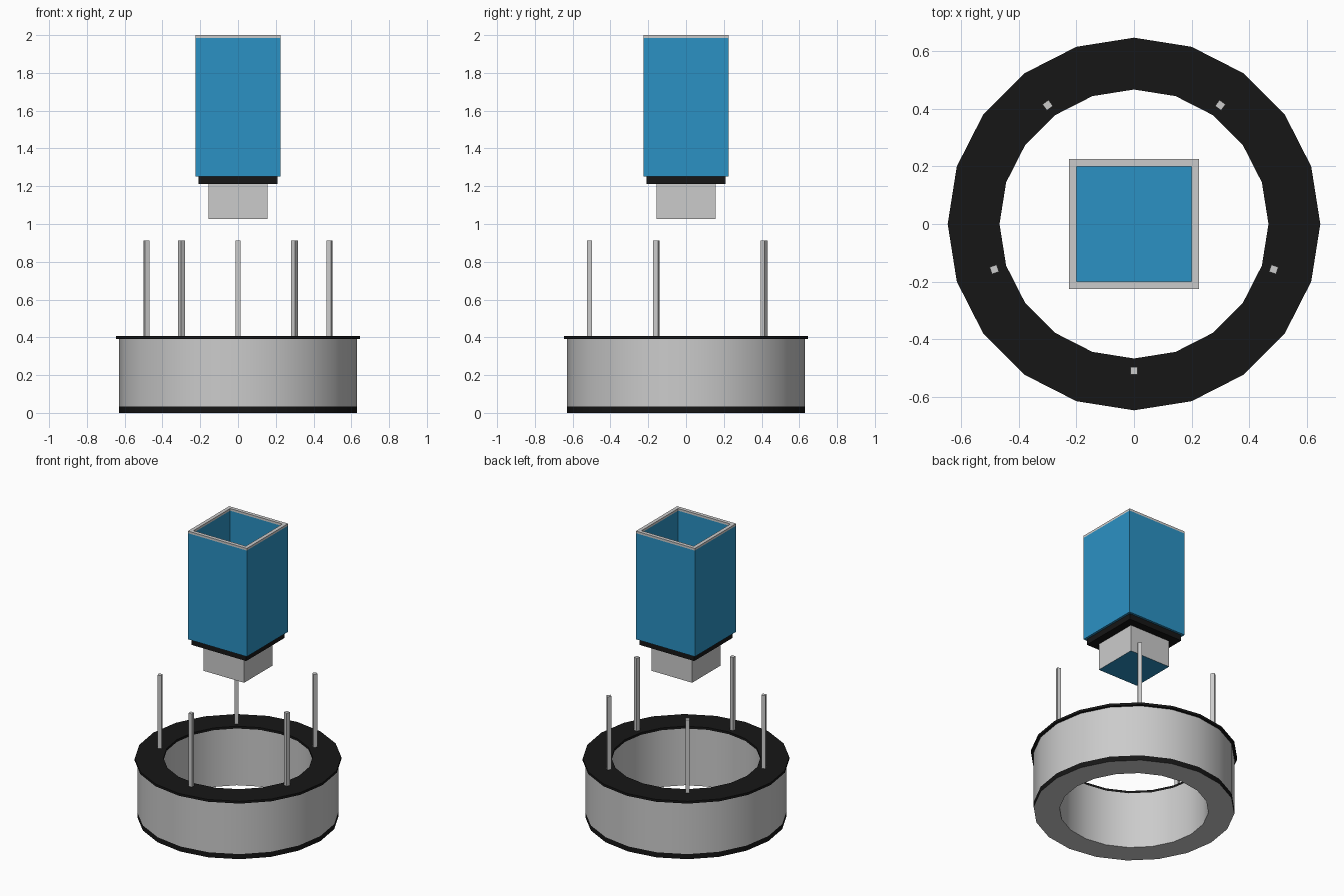
import bpy, bmesh, math

if "Cube" in bpy.data.objects:
    bpy.data.objects.remove(bpy.data.objects["Cube"])


def material(name, r, g, b):
    m = bpy.data.materials.new(name)
    m.diffuse_color = (r, g, b, 1)
    m.use_nodes = True
    m.node_tree.nodes["Principled BSDF"].inputs["Base Color"].default_value = m.diffuse_color
    return m


blue = material("blue", 0.024, 0.285, 0.55)
black = material("black", 0.008, 0.008, 0.008)
grey = material("mid_grey", 0.52, 0.52, 0.52)


def spin(name, profile, sides, mats, slots=None):
    """Revolve a closed (half width, z) profile; slots gives a material per profile edge.
    Four sides make a square part whose half width is the profile value."""
    square = sides == 4
    scale = math.sqrt(2) if square else 1
    start = math.pi / 4 if square else 0
    bm = bmesh.new()
    rings = []
    for i in range(sides):
        a = start + 2 * math.pi * i / sides
        rings.append([bm.verts.new((r * scale * math.cos(a), r * scale * math.sin(a), z))
                      for r, z in profile])
    n = len(profile)
    for i in range(sides):
        p, q = rings[i], rings[(i + 1) % sides]
        for j in range(n):
            k = (j + 1) % n
            if profile[j][0] == 0 and profile[k][0] == 0:
                continue
            f = bm.faces.new((p[j], q[j], q[k], p[k]))
            f.material_index = slots[j] if slots else 0
    bmesh.ops.remove_doubles(bm, verts=bm.verts[:], dist=1e-5)
    bmesh.ops.recalc_face_normals(bm, faces=bm.faces[:])
    me = bpy.data.meshes.new(name)
    bm.to_mesh(me)
    bm.free()
    for m in mats:
        me.materials.append(m)
    ob = bpy.data.objects.new(name, me)
    bpy.context.collection.objects.link(ob)
    if not square:
        bpy.ops.object.select_all(action='DESELECT')
        ob.select_set(True)
        bpy.context.view_layer.objects.active = ob
        bpy.ops.object.shade_smooth_by_angle(angle=math.radians(30))
    return ob


# Ring base with a black band round the foot, and its overhanging black cap
spin("ring_base", [(0.467, 0), (0.63, 0), (0.63, 0.035), (0.63, 0.392), (0.467, 0.392)],
     20, [grey, black], [0, 1, 0, 0, 0])
spin("ring_cap", [(0.467, 0.392), (0.647, 0.392), (0.647, 0.408), (0.467, 0.408)], 20, [black])

# Five square rods standing on the ring
for i in range(5):
    a = math.radians(-90 + 72 * i)
    rod = spin(f"rod_{i + 1}", [(0, 0.4), (0.013, 0.4), (0.013, 0.913), (0, 0.913)], 4, [])
    rod.location = (0.51 * math.cos(a), 0.51 * math.sin(a), 0)
    rod.rotation_euler.z = a

# Floating open box: blue cup, grey rim, black collar, grey neck with blue underside
spin("box_cup", [(0, 1.252), (0.225, 1.252), (0.225, 1.985), (0.2, 1.985), (0.2, 1.27), (0, 1.27)],
     4, [blue])
spin("box_rim", [(0.2, 1.985), (0.225, 1.985), (0.225, 2.0), (0.2, 2.0)], 4, [grey])
spin("box_collar", [(0, 1.212), (0.21, 1.212), (0.21, 1.252), (0, 1.252)], 4, [black])
spin("box_neck", [(0, 1.027), (0.156, 1.027), (0.156, 1.212), (0, 1.212)],
     4, [grey, blue], [1, 0, 0, 0])
